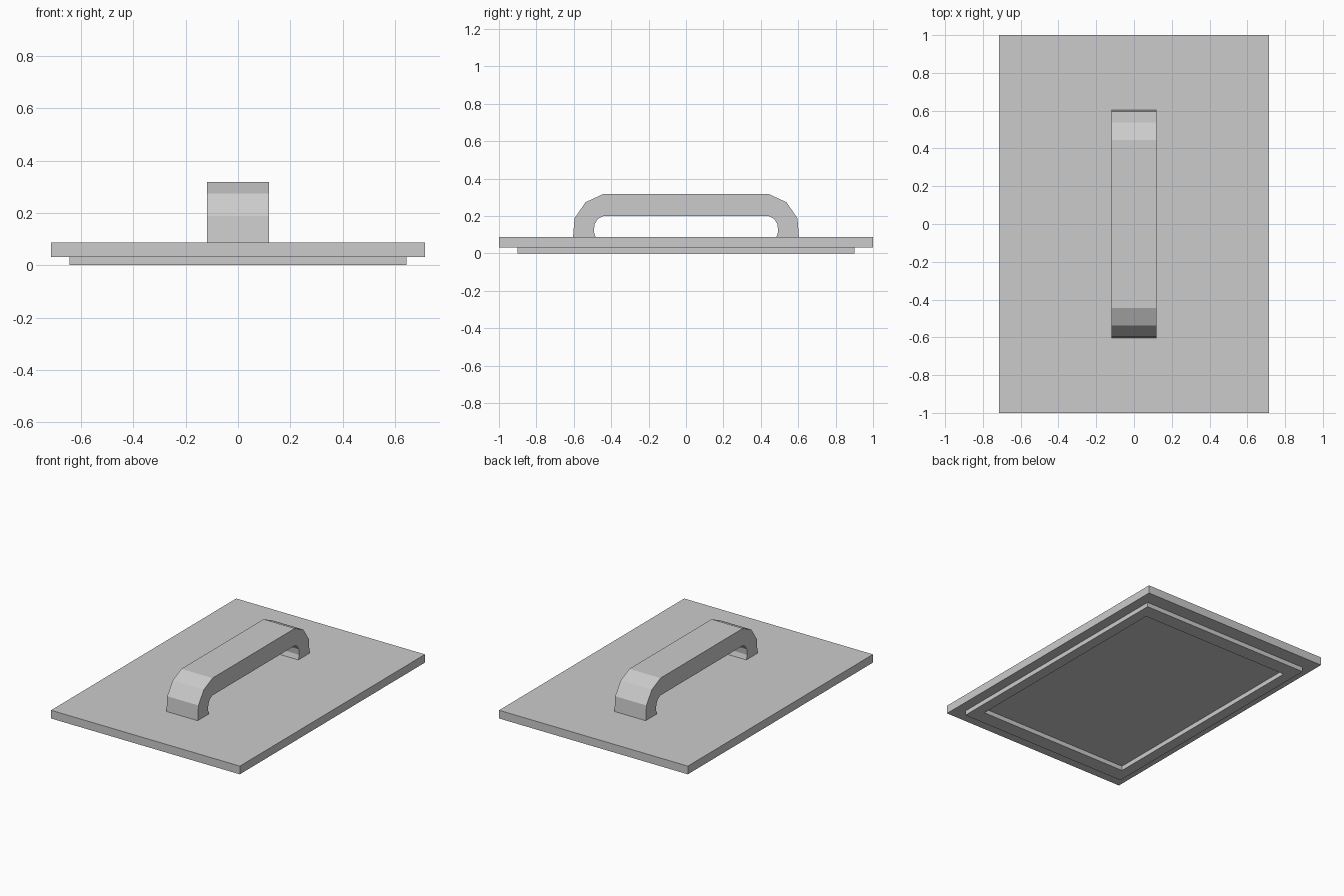
import bpy, bmesh

if "Cube" in bpy.data.objects:
    bpy.data.objects.remove(bpy.data.objects["Cube"])

HX, HY = 0.714, 1.0           # half size of the plate
Z_RIM, Z_TOP = 0.031, 0.087   # rim height, plate top


def make_object(name, bm):
    bmesh.ops.recalc_face_normals(bm, faces=bm.faces)
    mesh = bpy.data.meshes.new(name)
    bm.to_mesh(mesh)
    bm.free()
    ob = bpy.data.objects.new(name, mesh)
    bpy.context.collection.objects.link(ob)
    return ob


def rectangle(bm, scale, z):
    return [bm.verts.new((sx * HX * scale, sy * HY * scale, z))
            for sx, sy in ((-1, -1), (1, -1), (1, 1), (-1, 1))]


def bridge(bm, a, b):
    for i in range(len(a)):
        j = (i + 1) % len(a)
        bm.faces.new((a[i], a[j], b[j], b[i]))


# Lid: one shell running from the top, down the side, round the locating rim, into the recess
bm = bmesh.new()
steps = [(1.0, Z_TOP), (1.0, Z_RIM), (0.902, Z_RIM), (0.902, 0.0), (0.8, 0.0), (0.8, Z_RIM)]
rings = [rectangle(bm, s, z) for s, z in steps]
for a, b in zip(rings, rings[1:]):
    bridge(bm, a, b)
bm.faces.new(rings[0])
bm.faces.new(rings[-1])
make_object("lid_plate", bm)

# Handle: bevelled outer outline and rounder finger opening, mirrored front to back
outer = [(0.604, Z_TOP), (0.596, 0.188), (0.537, 0.274), (0.444, 0.317)]
inner = [(0.483, Z_TOP), (0.493, 0.118), (0.488, 0.158), (0.471, 0.185), (0.444, 0.199)]
mirror = lambda pts: [(-y, z) for y, z in reversed(pts)]
profile = outer + mirror(outer) + [(-y, z) for y, z in inner] + inner[::-1]

bm = bmesh.new()
side = bm.faces.new([bm.verts.new((-0.118, y, z)) for y, z in profile])
moved = bmesh.ops.extrude_face_region(bm, geom=[side], use_keep_orig=True)["geom"]
bmesh.ops.translate(bm, vec=(0.236, 0, 0),
                    verts=[g for g in moved if isinstance(g, bmesh.types.BMVert)])
make_object("handle", bm)
